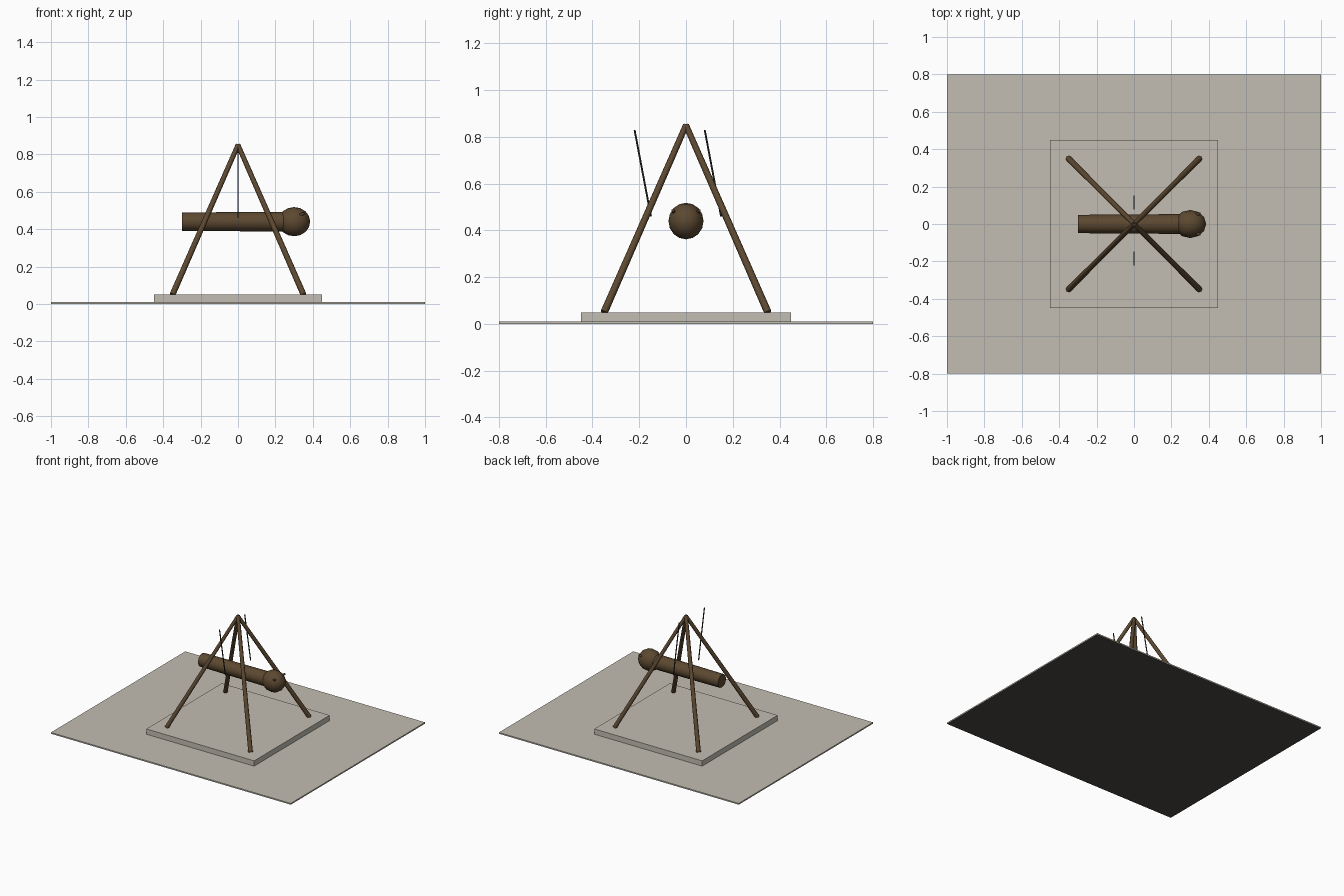
import bpy
import bmesh
from mathutils import Vector, Matrix

if "Cube" in bpy.data.objects:
    bpy.data.objects.remove(bpy.data.objects["Cube"])


def material(name, rgb):
    m = bpy.data.materials.new(name)
    m.diffuse_color = (*rgb, 1.0)
    m.use_nodes = True
    m.node_tree.nodes["Principled BSDF"].inputs["Base Color"].default_value = m.diffuse_color
    return m


STONE = material("pale stone", (0.545, 0.515, 0.445))
EARTH = material("dark underside", (0.075, 0.066, 0.057))
WOOD = material("brown wood", (0.107, 0.065, 0.030))
ROPE = material("dark rope", (0.035, 0.033, 0.03))


def finish(bm, name, mat, smooth=False):
    mesh = bpy.data.meshes.new(name)
    bm.to_mesh(mesh)
    bm.free()
    mesh.materials.append(mat)
    ob = bpy.data.objects.new(name, mesh)
    bpy.context.collection.objects.link(ob)
    if smooth:
        bpy.ops.object.select_all(action='DESELECT')
        ob.select_set(True)
        bpy.context.view_layer.objects.active = ob
        bpy.ops.object.shade_smooth_by_angle(angle=0.9)
    return ob


def box(name, sx, sy, z0, z1, mat):
    bm = bmesh.new()
    bmesh.ops.create_cube(bm, size=1)
    bmesh.ops.scale(bm, vec=(sx, sy, z1 - z0), verts=bm.verts)
    bmesh.ops.translate(bm, vec=(0, 0, (z0 + z1) / 2), verts=bm.verts)
    return finish(bm, name, mat)


def rod(name, a, b, r1, r2, sides, mat):
    """Tapered cylinder running from point a to point b."""
    a, b = Vector(a), Vector(b)
    d = b - a
    rot = d.to_track_quat('Z', 'Y').to_matrix().to_4x4()
    bm = bmesh.new()
    bmesh.ops.create_cone(bm, cap_ends=True, segments=sides, radius1=r1, radius2=r2,
                          depth=d.length, matrix=Matrix.Translation((a + b) / 2) @ rot)
    return finish(bm, name, mat, smooth=True)


# Ground sheet with a dark underside, and raised plinth
ground = box("ground_sheet", 2.0, 1.6, 0.0, 0.01, STONE)
ground.data.materials.append(EARTH)
for p in ground.data.polygons:
    if p.normal.z < -0.5:
        p.material_index = 1
box("plinth", 0.9, 0.9, 0.01, 0.05, STONE)

# Four leaning legs meeting at the apex
for sx, fx in ((-1, "left"), (1, "right")):
    for sy, fy in ((-1, "front"), (1, "back")):
        rod(f"{fy}_{fx}_leg", (sx * 0.35, sy * 0.35, 0.05), (0, 0, 0.85),
            0.016, 0.013, 8, WOOD)

# Swinging log
rod("log", (-0.3, 0, 0.44), (0.25, 0, 0.44), 0.049, 0.053, 12, WOOD)

# Rounded ram head
bm = bmesh.new()
bmesh.ops.create_uvsphere(bm, u_segments=12, v_segments=8, radius=1)
bmesh.ops.scale(bm, vec=(0.086, 0.075, 0.078), verts=bm.verts)
bmesh.ops.translate(bm, vec=(0.3, 0, 0.44), verts=bm.verts)
finish(bm, "ram_head", WOOD, smooth=True)

# Short horn stubs on the head
for s, side in ((-1, "front"), (1, "back")):
    rod(f"{side}_horn", (0.32, s * 0.045, 0.47), (0.354, s * 0.057, 0.486),
        0.011, 0.006, 8, WOOD)

# Two parallel slanted ropes
for y, side in ((-0.22, "front"), (0.08, "back")):
    rod(f"{side}_rope", (0, y, 0.83), (0, y + 0.07, 0.46), 0.004, 0.004, 6, ROPE)
